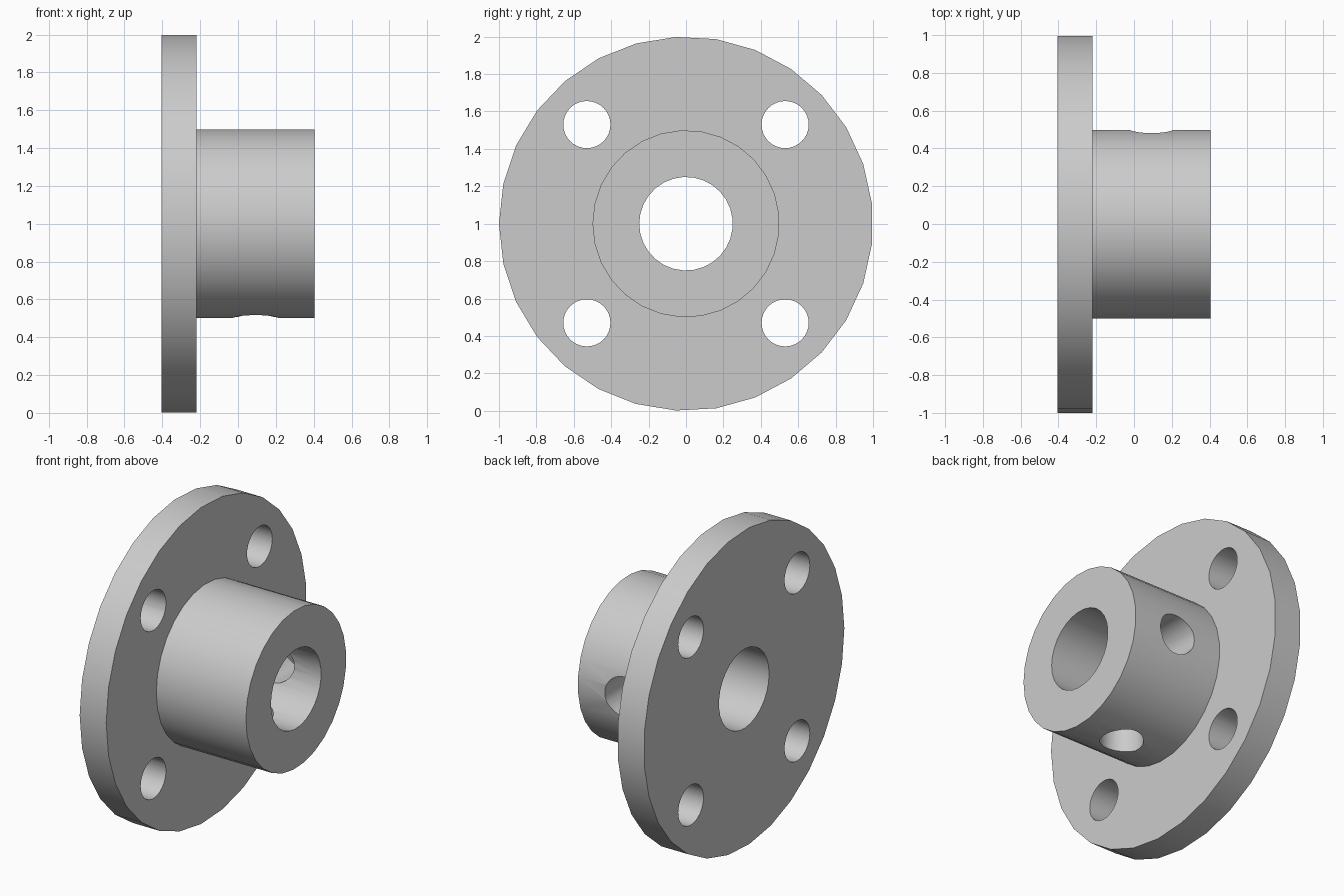
import bpy, bmesh, math
from mathutils import Matrix, Vector

cube = bpy.data.objects.get("Cube")
if cube:
    bpy.data.objects.remove(cube)

SIDES = 29
CENTRE = Vector((0, 0, 1))
BACK, STEP, END = -0.405, -0.22, 0.405

steel = bpy.data.materials.new("light grey metal")
steel.use_nodes = True
grey = (0.6, 0.6, 0.6, 1)
steel.diffuse_color = grey
steel.node_tree.nodes["Principled BSDF"].inputs["Base Color"].default_value = grey


def add_object(name, bm):
    mesh = bpy.data.meshes.new(name)
    bmesh.ops.recalc_face_normals(bm, faces=bm.faces)
    bm.to_mesh(mesh)
    bm.free()
    mesh.materials.append(steel)
    ob = bpy.data.objects.new(name, mesh)
    bpy.context.collection.objects.link(ob)
    return ob


# Flange and hub turned as one body about the x axis, bore included
bm = bmesh.new()
profile = [(BACK, 0.25), (BACK, 1), (STEP, 1), (STEP, 0.5), (END, 0.5), (END, 0.25)]
verts = [bm.verts.new((x, -r, CENTRE.z)) for x, r in profile]
edges = [bm.edges.new((v, verts[i - 1])) for i, v in enumerate(verts)]
bmesh.ops.spin(bm, geom=verts + edges, cent=CENTRE, axis=(1, 0, 0),
               angle=math.tau, steps=SIDES, use_merge=True)
bmesh.ops.remove_doubles(bm, verts=bm.verts, dist=0.0001)
body = add_object("flanged_hub", bm)


def drill(name, middle, direction, length, radius=0.126):
    """Cut a round hole through the body."""
    bm = bmesh.new()
    turn = Vector(direction).to_track_quat("Z", "Y").to_matrix().to_4x4()
    bmesh.ops.create_cone(bm, cap_ends=True, segments=32, radius1=radius,
                          radius2=radius, depth=length,
                          matrix=Matrix.Translation(middle) @ turn)
    cutter = add_object(name, bm)
    cutter.hide_render = True
    mod = body.modifiers.new(name, "BOOLEAN")
    mod.operation = "DIFFERENCE"
    mod.solver = "EXACT"
    mod.object = cutter
    bpy.ops.object.modifier_apply(modifier=mod.name)
    bpy.data.objects.remove(cutter)


bpy.ops.object.select_all(action="DESELECT")
body.select_set(True)
bpy.context.view_layer.objects.active = body

# Four bolt holes in the flange
for y in (-0.53, 0.53):
    for z in (-0.53, 0.53):
        drill("bolt_hole", CENTRE + Vector((-0.31, y, z)), (1, 0, 0), 0.4)

# Two set screw holes from the hub's outside into the bore
for direction in ((0, 1, 0), (0, 0, -1)):
    middle = CENTRE + Vector((0.093, 0, 0)) + Vector(direction) * 0.37
    drill("set_screw_hole", middle, direction, 0.5)

bpy.ops.object.shade_smooth_by_angle(angle=math.radians(30))
